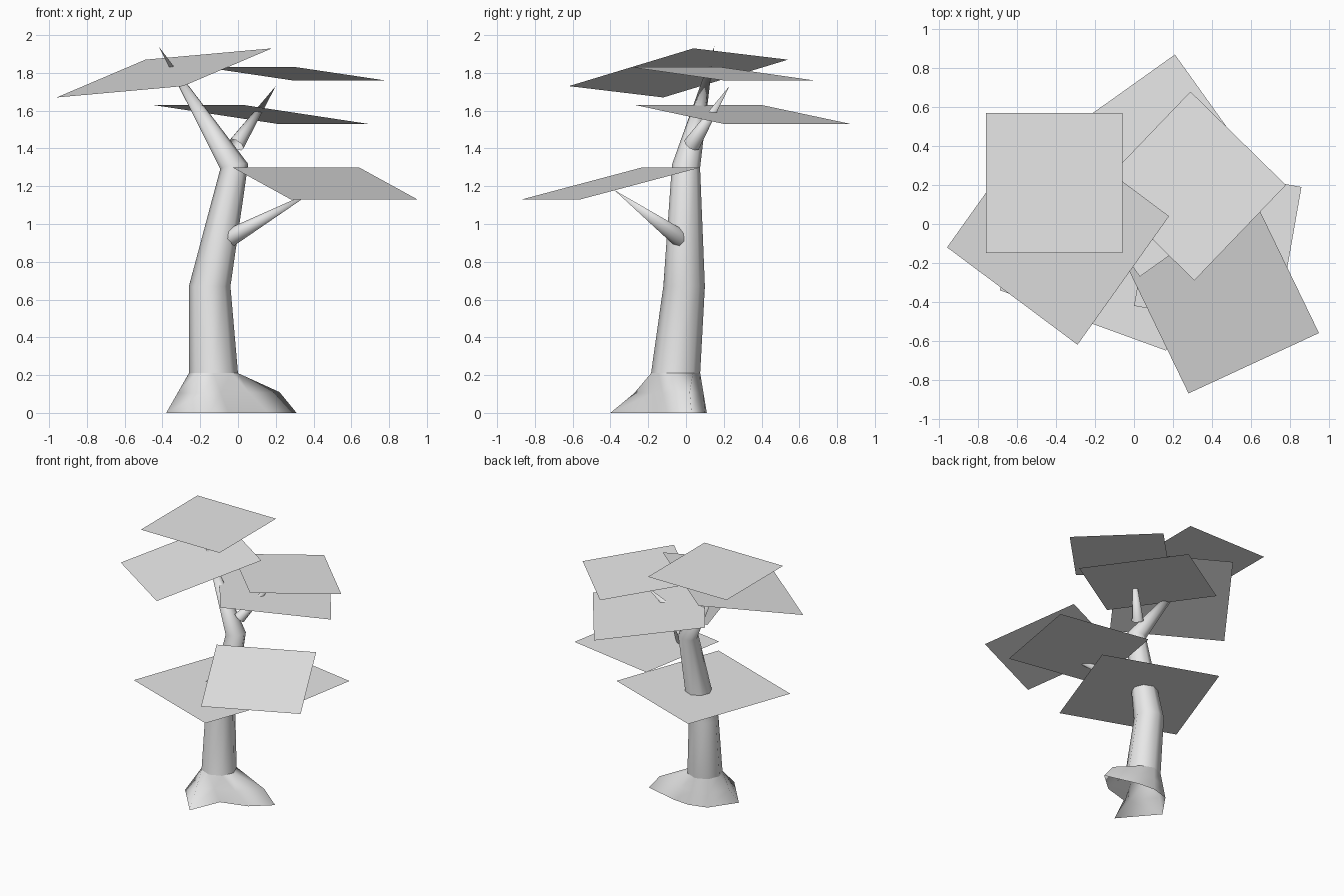
import bpy, bmesh, math
from mathutils import Vector

cube = bpy.data.objects.get("Cube")
if cube:
    bpy.data.objects.remove(cube, do_unlink=True)

grey = bpy.data.materials.new("pale_grey")
grey.use_nodes = True
grey.diffuse_color = (0.8, 0.8, 0.8, 1)
grey.node_tree.nodes["Principled BSDF"].inputs["Base Color"].default_value = (0.8, 0.8, 0.8, 1)


def finish(name, bm, smooth=False):
    mesh = bpy.data.meshes.new(name)
    bm.to_mesh(mesh)
    bm.free()
    mesh.materials.append(grey)
    obj = bpy.data.objects.new(name, mesh)
    bpy.context.collection.objects.link(obj)
    if smooth:
        for p in mesh.polygons:
            p.use_smooth = True
    return obj


def ring(centre, radius, normal, sides):
    """Circle of points around a centre, facing along a normal."""
    x = (Vector((1, 0, 0)) - normal * normal.x).normalized()
    y = normal.cross(x)
    turns = [2 * math.pi * i / sides for i in range(sides)]
    return [centre + radius * (x * math.cos(a) + y * math.sin(a)) for a in turns]


def skin(name, rings, tip=None):
    """Open tube through rings of points, optionally closed to a tip."""
    bm = bmesh.new()
    rows = [[bm.verts.new(p) for p in r] for r in rings]
    n = len(rows[0])
    for low, high in zip(rows, rows[1:]):
        for i in range(n):
            j = (i + 1) % n
            bm.faces.new((low[i], low[j], high[j], high[i]))
    if tip:
        end = bm.verts.new(tip)
        for i in range(n):
            bm.faces.new((rows[-1][i], rows[-1][(i + 1) % n], end))
    return finish(name, bm, smooth=True)


UP = Vector((0, 0, 1))
SIDES = 8

# Trunk: bent tube that tapers into the crooked top limb
foot = Vector((-0.13, -0.055, 0.21))
waist = Vector((-0.15, -0.01, 0.67))
fork = Vector((-0.02, 0, 1.305))
crown = Vector((-0.42, 0.15, 1.94))
bend = ((fork - waist).normalized() + (crown - fork).normalized()).normalized()
collar = ring(foot, 0.13, UP, SIDES)
skin("trunk", [collar, ring(waist, 0.11, UP, SIDES), ring(fork, 0.075, bend, SIDES)], crown)

# Root flare: uneven outline, hollow below, with a bulging root on the +x side
outline = [(0.31, 0.03), (0.04, 0.1), (-0.1, 0.11), (-0.24, 0.07),
           (-0.38, -0.13), (-0.15, -0.4), (-0.05, -0.16), (0.16, -0.1)]
ground = [Vector((x, y, 0)) for x, y in outline]
middle = [g.lerp(c, 0.5) for g, c in zip(ground, collar)]
middle[0] = Vector((0.22, 0.02, 0.11))
skin("root_flare", [ground, middle, collar])

# Side branches: tapered spikes
for name, start, end, radius in [
        ("upper_branch", (-0.01, 0.03, 1.42), (0.2, 0.23, 1.73), 0.045),
        ("lower_branch", (-0.065, -0.02, 0.915), (0.41, -0.38, 1.18), 0.05)]:
    a, b = Vector(start), Vector(end)
    skin(name, [ring(a, radius, (b - a).normalized(), SIDES)], b)


# Foliage: square sheets given by a corner and its two neighbours
sheets = {
    "top_leaf": [(-0.76, -0.15, 2), (-0.06, -0.15, 2), (-0.76, 0.57, 2)],
    "crown_leaf": [(-0.96, -0.12, 1.67), (-0.29, -0.62, 1.73), (-0.49, 0.54, 1.87)],
    "left_leaf": [(0.31, -0.29, 1.83), (0.78, 0.2, 1.76), (-0.18, 0.19, 1.83)],
    "back_leaf": [(0.03, -0.27, 1.63), (0.69, 0.2, 1.53), (-0.45, 0.4, 1.63)],
    "front_leaf": [(0.28, -0.87, 1.13), (0.95, -0.56, 1.13), (-0.03, -0.23, 1.3)],
    "middle_leaf": [(0, -0.42, 1.085), (0.73, -0.55, 1.085), (0.13, 0.32, 1.085)],
    "low_leaf": [(-0.69, -0.34, 0.88), (0.165, -0.65, 0.88), (-0.38, 0.515, 0.88)],
}
for name, corners in sheets.items():
    a, b, d = map(Vector, corners)
    bm = bmesh.new()
    bm.faces.new([bm.verts.new(p) for p in (a, b, b + d - a, d)])
    finish(name, bm)
